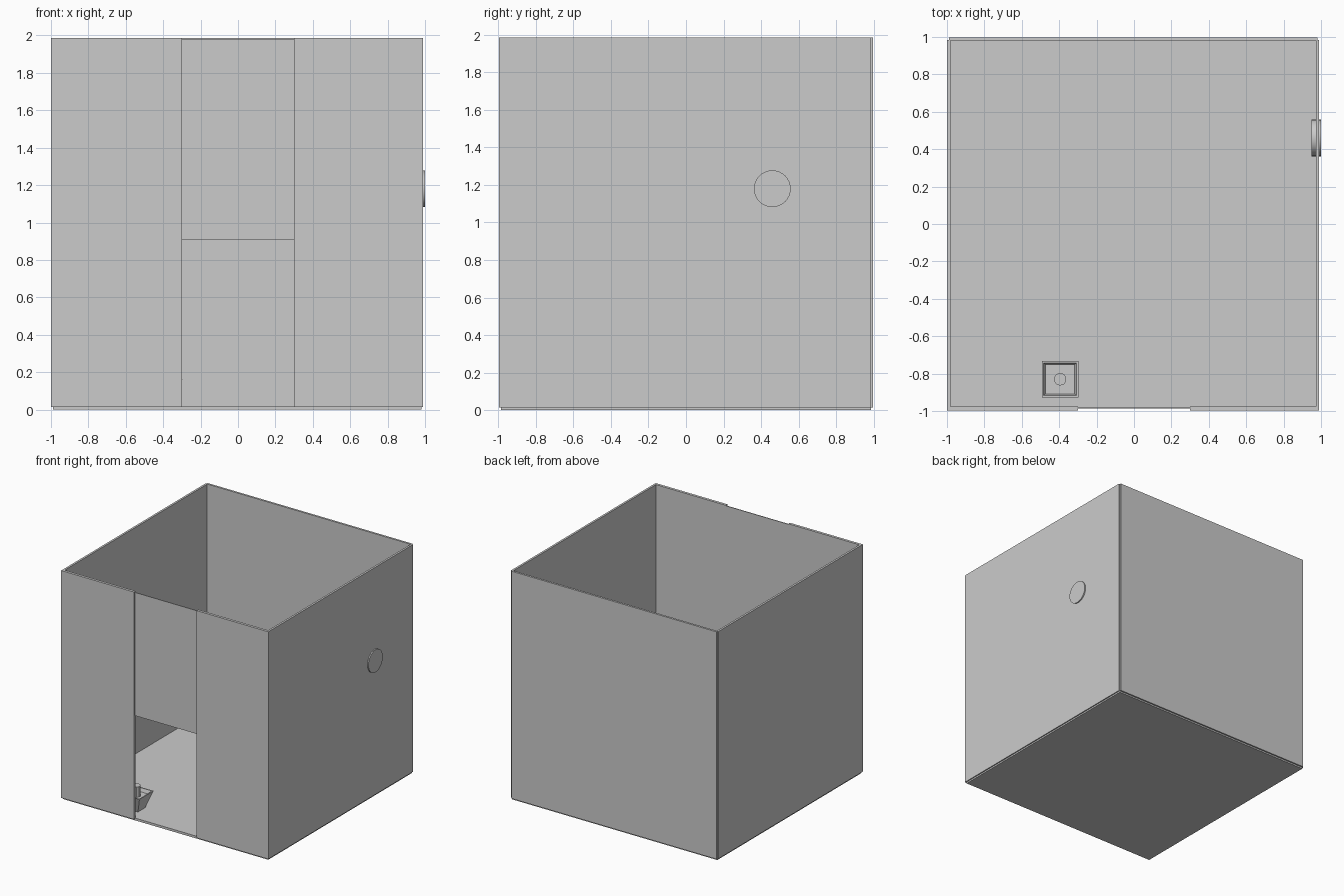
import bpy, bmesh, math

if "Cube" in bpy.data.objects:
    bpy.data.objects.remove(bpy.data.objects["Cube"])


def box(name, x, y, z):
    """Axis-aligned box from (min, max) ranges."""
    bpy.ops.mesh.primitive_cube_add(size=1, location=[sum(r) / 2 for r in (x, y, z)])
    ob = bpy.context.object
    ob.name = name
    ob.scale = [r[1] - r[0] for r in (x, y, z)]
    bpy.ops.object.transform_apply(location=False, rotation=False, scale=True)
    return ob


def cylinder(name, loc, radius, depth, sides, rot=(0, 0, 0)):
    bpy.ops.mesh.primitive_cylinder_add(vertices=sides, radius=radius, depth=depth,
                                        location=loc, rotation=rot)
    ob = bpy.context.object
    ob.name = name
    bpy.ops.object.shade_smooth_by_angle(angle=math.radians(30))
    return ob


def square_lathe(name, loc, profile):
    """Stack square rings given as (half width, z) and cap both ends."""
    bm = bmesh.new()
    rings = [[bm.verts.new((sx * h, sy * h, z))
              for sx, sy in ((-1, -1), (1, -1), (1, 1), (-1, 1))] for h, z in profile]
    for a, b in zip(rings, rings[1:]):
        for i in range(4):
            j = (i + 1) % 4
            bm.faces.new((a[i], a[j], b[j], b[i]))
    bm.faces.new(rings[0][::-1])
    bm.faces.new(rings[-1])
    mesh = bpy.data.meshes.new(name)
    bm.to_mesh(mesh)
    bm.free()
    ob = bpy.data.objects.new(name, mesh)
    ob.location = loc
    bpy.context.collection.objects.link(ob)
    return ob


# Floor and walls of the open-topped room
WALL_Z = (0.013, 1.987)
box("floor", (-0.99, 0.98), (-0.985, 0.985), (0, 0.02))
box("back_wall", (-0.99, 0.98), (0.98, 0.998), WALL_Z)
box("left_wall", (-1.0, -0.982), (-0.998, 0.985), WALL_Z)
box("right_wall", (0.972, 0.99), (-0.998, 0.985), WALL_Z)

# Front wall either side of the doorway, with a recessed panel above it
box("front_wall_left", (-0.995, -0.3), (-0.998, -0.975), WALL_Z)
box("front_wall_right", (0.3, 0.985), (-0.998, -0.975), WALL_Z)
box("door_panel", (-0.3, 0.3), (-0.987, -0.98), (0.91, 1.98))

# Round port through the right wall
cylinder("wall_disc", (0.975, 0.46, 1.18), 0.098, 0.05, 32, (0, math.pi / 2, 0))

# Tapered square planter with a short stem
square_lathe("planter", (-0.395, -0.83, 0),
             [(0.05, 0.02), (0.0975, 0.16), (0.088, 0.16), (0.078, 0.13)])
cylinder("stem", (-0.395, -0.83, 0.17), 0.034, 0.1, 10)
